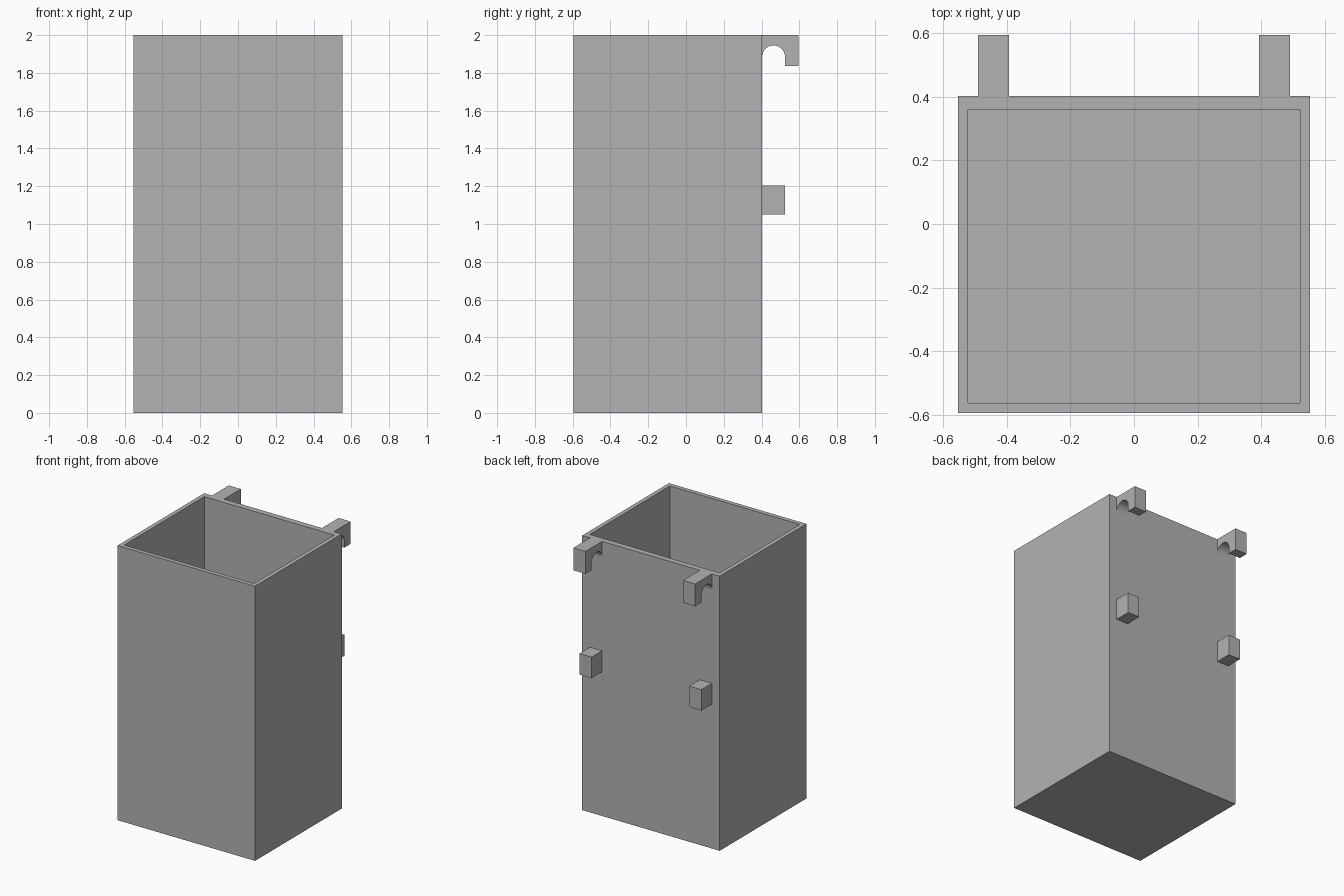
import bpy
import bmesh
import math

cube = bpy.data.objects.get("Cube")
if cube:
    bpy.data.objects.remove(cube, do_unlink=True)

grey = bpy.data.materials.new("plain grey")
grey.use_nodes = True
color = (0.45, 0.45, 0.45, 1)
grey.diffuse_color = color
grey.node_tree.nodes["Principled BSDF"].inputs["Base Color"].default_value = color

BACK = 0.403            # outer back wall
LIP = 0.524             # inner side of the hook tip
HOOK_X = (0.394, 0.491)
TOP = 2.0


def add_object(name, bm):
    bmesh.ops.recalc_face_normals(bm, faces=bm.faces)
    mesh = bpy.data.meshes.new(name)
    bm.to_mesh(mesh)
    bm.free()
    mesh.materials.append(grey)
    obj = bpy.data.objects.new(name, mesh)
    bpy.context.collection.objects.link(obj)
    return obj


def extrude_profile(name, points, x0, x1):
    """Extrude a (y, z) outline along x."""
    bm = bmesh.new()
    face = bm.faces.new([bm.verts.new((x0, y, z)) for y, z in points])
    side = bmesh.ops.extrude_face_region(bm, geom=[face])["geom"]
    moved = [v for v in side if isinstance(v, bmesh.types.BMVert)]
    bmesh.ops.translate(bm, vec=(x1 - x0, 0, 0), verts=moved)
    return add_object(name, bm)


# Open container: a block whose top is inset and pushed down to the floor
def rectangle(bm, half_x, y0, y1, z):
    corners = ((-half_x, y0), (half_x, y0), (half_x, y1), (-half_x, y1))
    return [bm.verts.new((x, y, z)) for x, y in corners]


bm = bmesh.new()
loops = [rectangle(bm, 0.554, -0.595, BACK, 0),
         rectangle(bm, 0.554, -0.595, BACK, TOP),
         rectangle(bm, 0.523, -0.563, 0.36, TOP),
         rectangle(bm, 0.523, -0.563, 0.36, 0.035)]
for low, high in zip(loops, loops[1:]):
    for i in range(4):
        j = (i + 1) % 4
        bm.faces.new((low[i], low[j], high[j], high[i]))
bm.faces.new(loops[0])
bm.faces.new(loops[-1])
add_object("container", bm)

# Hook outline with a round arch over the rail
radius = (LIP - BACK) / 2
steps = 24
arch = [(BACK + radius - radius * math.cos(math.pi * i / steps),
         1.885 + radius * math.sin(math.pi * i / steps))
        for i in range(steps + 1)]
hook = [(BACK, TOP)] + arch + [(LIP, 1.837), (0.595, 1.837), (0.595, TOP)]

# Spacer block outline
spacer = [(BACK, 1.05), (LIP, 1.05), (LIP, 1.203), (BACK, 1.203)]

# One hook and one spacer on each side
for side, sign in (("left", 1), ("right", -1)):
    x0, x1 = (sign * x for x in HOOK_X)
    hook_obj = extrude_profile(side + "_hook", hook, x0, x1)
    extrude_profile(side + "_spacer", spacer, x0, x1)
    bpy.context.view_layer.objects.active = hook_obj
    bpy.ops.object.select_all(action="DESELECT")
    hook_obj.select_set(True)
    bpy.ops.object.shade_smooth_by_angle(angle=math.radians(30))
